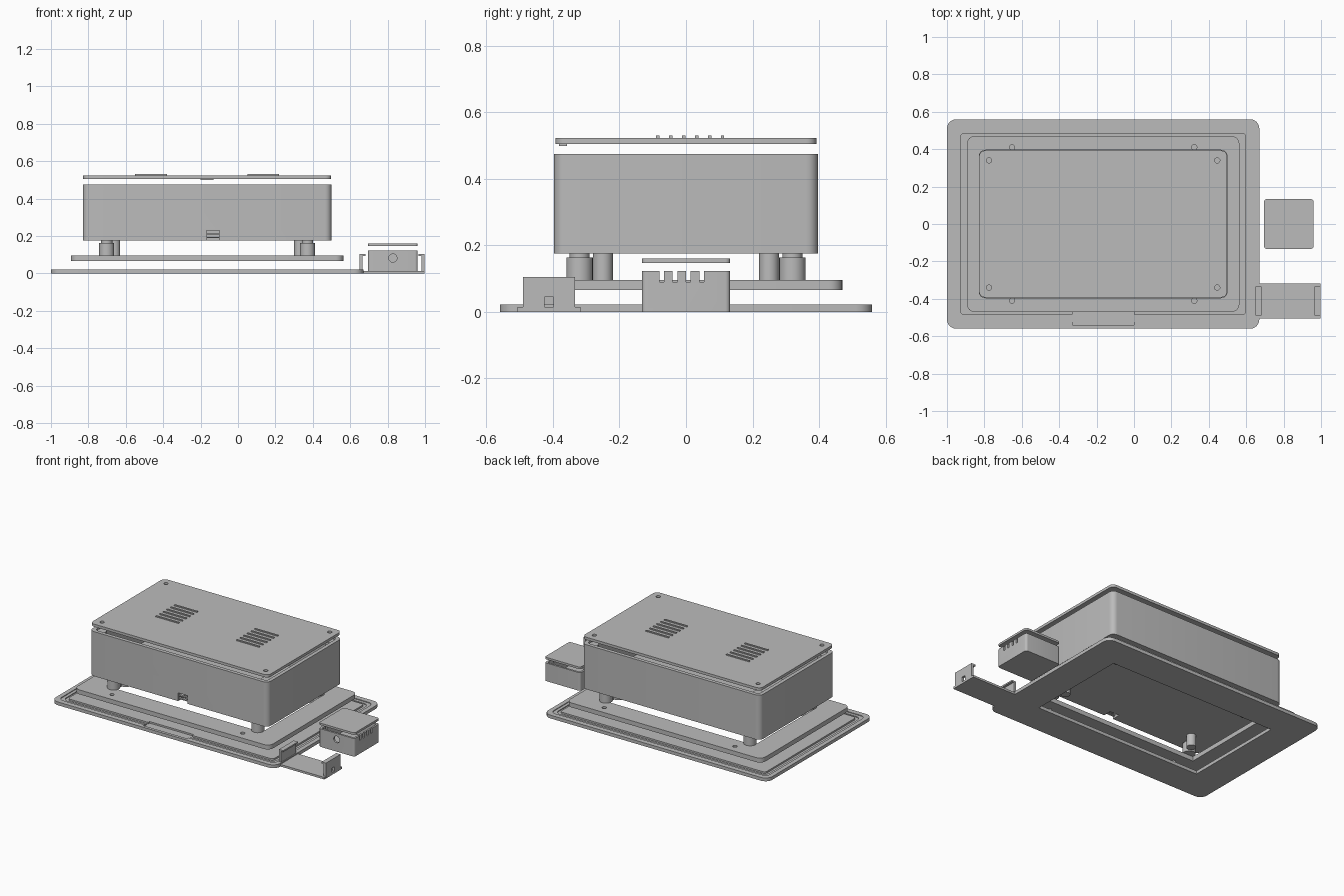
import bpy, bmesh, math

if "Cube" in bpy.data.objects:
    bpy.data.objects.remove(bpy.data.objects["Cube"], do_unlink=True)

grey = bpy.data.materials.new("plain grey")
grey.use_nodes = True
grey.diffuse_color = (0.5, 0.5, 0.5, 1)
grey.node_tree.nodes["Principled BSDF"].inputs["Base Color"].default_value = (0.5, 0.5, 0.5, 1)

CX = -0.165  # centre of the main stack


def prism(name, points, z0, z1):
    bm = bmesh.new()
    face = bm.faces.new([bm.verts.new((x, y, z0)) for x, y in points])
    new = bmesh.ops.extrude_face_region(bm, geom=[face])["geom"]
    tops = [v for v in new if isinstance(v, bmesh.types.BMVert)]
    bmesh.ops.translate(bm, verts=tops, vec=(0, 0, z1 - z0))
    bmesh.ops.recalc_face_normals(bm, faces=bm.faces)
    mesh = bpy.data.meshes.new(name)
    bm.to_mesh(mesh)
    bm.free()
    ob = bpy.data.objects.new(name, mesh)
    ob.data.materials.append(grey)
    bpy.context.collection.objects.link(ob)
    return ob


def slab(name, cx, cy, hx, hy, z0, z1, r=0.0, steps=6):
    """Box with rounded vertical corners, given by centre and half sizes."""
    if r == 0:
        return prism(name, [(cx - hx, cy - hy), (cx + hx, cy - hy),
                            (cx + hx, cy + hy), (cx - hx, cy + hy)], z0, z1)
    pts = []
    for k, (sx, sy) in enumerate([(1, 1), (-1, 1), (-1, -1), (1, -1)]):
        for i in range(steps + 1):
            a = math.pi / 2 * (k + i / steps)
            pts.append((cx + sx * (hx - r) + r * math.cos(a),
                        cy + sy * (hy - r) + r * math.sin(a)))
    return prism(name, pts, z0, z1)


def rod(name, x, y, r, z0, z1, n=24):
    return prism(name, [(x + r * math.cos(2 * math.pi * i / n),
                         y + r * math.sin(2 * math.pi * i / n)) for i in range(n)], z0, z1)


def modify(ob, other, operation):
    """Combine another object into this one and discard it."""
    mod = ob.modifiers.new("combine", 'BOOLEAN')
    mod.operation, mod.object, mod.solver = operation, other, 'EXACT'
    graph = bpy.context.evaluated_depsgraph_get()
    mesh = bpy.data.meshes.new_from_object(ob.evaluated_get(graph))
    ob.modifiers.clear()
    ob.data = mesh
    bpy.data.objects.remove(other, do_unlink=True)


def cut(ob, *cutters):
    for c in cutters:
        modify(ob, c, 'DIFFERENCE')


def corners(dx, dy):
    return [(CX + sx * dx, sy * dy) for sx in (-1, 1) for sy in (-1, 1)]


# Base bezel: stepped channel around a raised inner field, with an opening
base = slab("base_bezel", CX, 0, 0.835, 0.56, 0, 0.022, 0.05)
for outer, inner, floor in ((0, 0.04, 0.017), (0.02, 0.04, 0.011)):
    ring = slab("channel", CX, 0, 0.805 - outer, 0.525 - outer, floor, 0.05, 0.035)
    cut(ring, slab("island", CX, 0, 0.805 - inner, 0.525 - inner, 0, 0.1, 0.02))
    cut(base, ring)
cut(base, slab("front_slot", CX, -0.505, 0.165, 0.035, 0.011, 0.05),
    slab("opening", CX, 0, 0.62, 0.35, -0.1, 0.1))

# Inner frame with screw holes
frame = slab("inner_frame", CX, 0, 0.728, 0.47, 0.065, 0.095, 0.04)
cut(frame, slab("opening", CX, 0, 0.575, 0.33, 0, 0.2))
for x, y in corners(0.487, 0.41):
    cut(frame, rod("hole", x, y, 0.014, 0, 0.2))

# Standoffs between frame and case
for x, y in corners(0.537, 0.32):
    rod("standoff", x, y, 0.04, 0.095, 0.163)
    rod("standoff_pin", x, y, 0.03, 0.163, 0.18)
for x, y in corners(0.495, 0.25):
    rod("small_post", x, y, 0.03, 0.095, 0.18)

# Main case, open at the top, with a cable port in the front
case = slab("main_case", CX, 0, 0.665, 0.397, 0.175, 0.475, 0.035)
cut(case, slab("cavity", CX, 0, 0.64, 0.372, 0.195, 0.6, 0.02),
    slab("port", -0.133, -0.39, 0.035, 0.05, 0.1, 0.23))
for z in (0.188, 0.207):
    slab("port_rib", -0.133, -0.385, 0.035, 0.008, z, z + 0.007)
for x, y in corners(0.61, 0.34):
    rod("screw_boss", x, y, 0.03, 0.195, 0.465)

# Vented lid above the case
lid = slab("case_lid", CX, 0, 0.663, 0.392, 0.505, 0.523, 0.03)
for x, y in corners(0.61, 0.34):
    cut(lid, rod("hole", x, y, 0.014, 0.4, 0.6))
for x in (-0.465, 0.135):
    for i in range(6):
        slab("vent_bar", x, -0.085 + 0.039 * i, 0.085, 0.005, 0.522, 0.53)
slab("lid_tab", CX, -0.37, 0.035, 0.012, 0.499, 0.506)

# Small sensor case with slotted walls and a round front hole
small = slab("small_case", 0.828, 0, 0.133, 0.133, 0, 0.122, 0.015)
cut(small, slab("cavity", 0.828, 0, 0.12, 0.12, 0.012, 0.2, 0.008))
for i in range(4):
    d = -0.073 + 0.04 * i
    cut(small, slab("slot", 0.828, d, 0.2, 0.007, 0.09, 0.2))
hole = rod("hole", 0, 0, 0.022, -0.03, 0.03)
hole.rotation_euler.x = math.pi / 2
hole.location = (0.828, -0.13, 0.082)
bpy.context.view_layer.update()
cut(small, hole)
slab("small_lid", 0.828, 0, 0.133, 0.133, 0.146, 0.16, 0.015)

# Clip bracket: floor, two end walls and hooked tops
slab("bracket_floor", 0.825, -0.412, 0.172, 0.094, 0, 0.014)
for x, hook, name in ((0.657, 0.667, "inner"), (0.99, 0.98, "outer")):
    wall = slab(name + "_bracket_wall", x, -0.412, 0.008, 0.078, 0, 0.104)
    if name == "outer":
        cut(wall, slab("notch", x, -0.412, 0.05, 0.014, -0.1, 0.045))
    slab(name + "_bracket_hook", hook, -0.412, 0.014, 0.078, 0.094, 0.104)

# Smooth the rounded corners, keep edges sharp
for ob in bpy.context.scene.objects:
    ob.select_set(ob.type == 'MESH')
    if ob.type == 'MESH':
        bpy.context.view_layer.objects.active = ob
bpy.ops.object.shade_smooth_by_angle(angle=math.radians(30))
